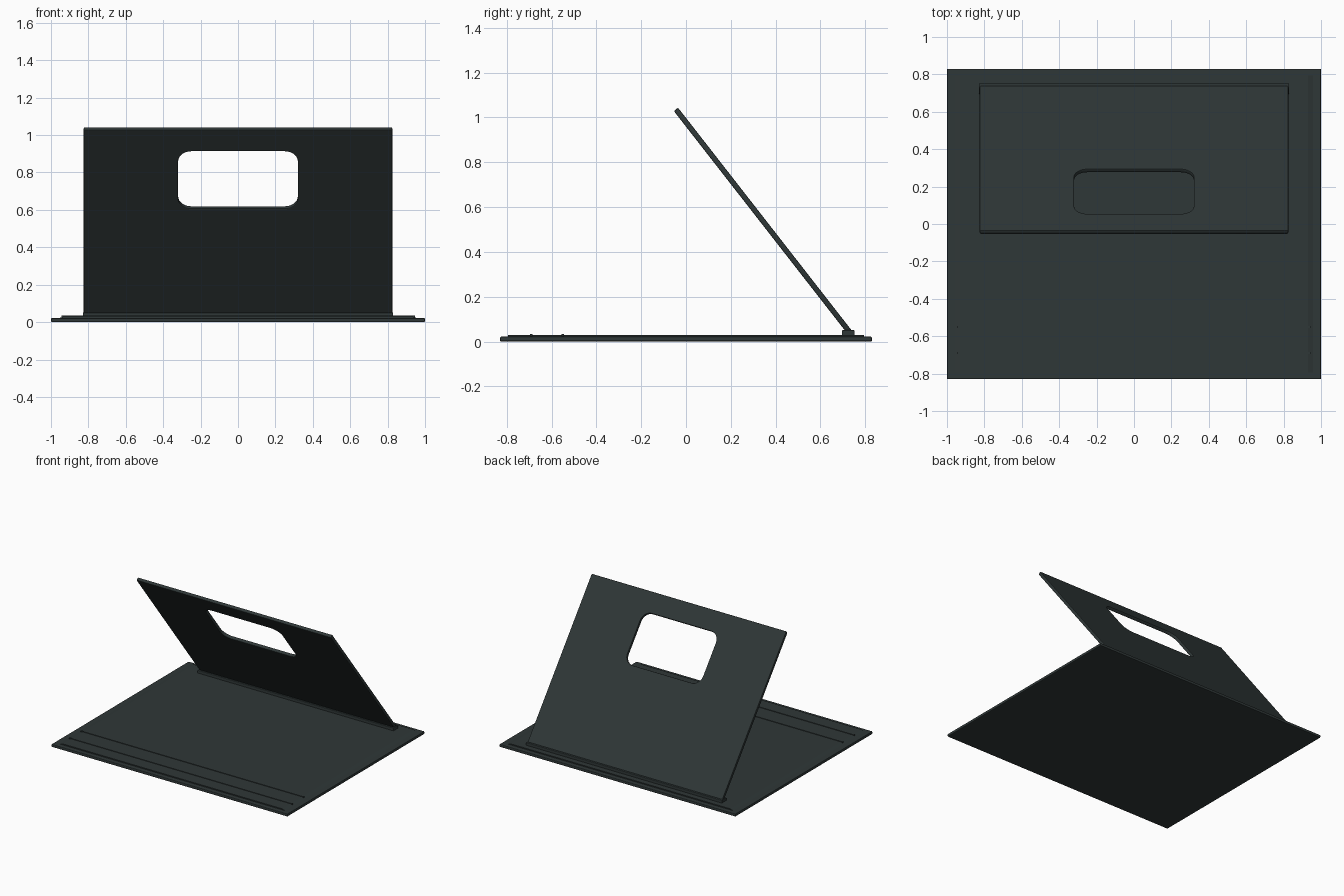
import bpy, bmesh, math
from mathutils import Matrix, Vector

cube = bpy.data.objects.get("Cube")
if cube:
    bpy.data.objects.remove(cube, do_unlink=True)

mat = bpy.data.materials.new("dark slate plastic")
mat.use_nodes = True
colour = (0.028, 0.038, 0.038, 1)
mat.diffuse_color = colour
mat.node_tree.nodes["Principled BSDF"].inputs["Base Color"].default_value = colour


def box(name, x, y0, y1, z0, z1, bevel=0.0, taper=0.0):
    """Box centred on x; taper pulls the top in along x."""
    bm = bmesh.new()
    bmesh.ops.create_cube(bm, size=1)
    for v in bm.verts:
        half = x - (taper if v.co.z > 0 else 0)
        v.co = (math.copysign(half, v.co.x), y1 if v.co.y > 0 else y0, z1 if v.co.z > 0 else z0)
    if bevel:
        bmesh.ops.bevel(bm, geom=bm.edges[:], offset=bevel, segments=2, profile=0.5, affect='EDGES')
    mesh = bpy.data.meshes.new(name)
    bm.to_mesh(mesh)
    bm.free()
    mesh.materials.append(mat)
    obj = bpy.data.objects.new(name, mesh)
    bpy.context.collection.objects.link(obj)
    return obj


def rounded_outline(half_w, v0, v1, radius, steps=8):
    """Points of a rectangle with rounded corners."""
    points = []
    corners = ((1, v1), (-1, v1), (-1, v0), (1, v0))
    for i, (side, v) in enumerate(corners):
        cx = side * (half_w - radius)
        cy = v - radius if v == v1 else v + radius
        for k in range(steps + 1):
            a = math.pi / 2 * (i + k / steps)
            points.append((cx + radius * math.cos(a), cy + radius * math.sin(a)))
    return points


# Base plate, raised pad and guide ribs
box("base_plate", 1.0, -0.83, 0.83, 0.005 - 0.005, 0.022, bevel=0.006)
box("base_pad", 0.97, -0.795, 0.795, 0.018, 0.03, taper=0.04)
for name, y in (("front_guide_rib", -0.69), ("rear_guide_rib", -0.55)):
    box(name, 0.945, y - 0.005, y + 0.005, 0.025, 0.034)

# Hinge bar
box("hinge_bar", 0.83, 0.695, 0.752, 0.025, 0.051, bevel=0.004)

# Leaning panel with a handle opening
foot, top = Vector((0, 0.73, 0.042)), Vector((0, -0.045, 1.036))
along = (top - foot).normalized()
length = (top - foot).length
across = Vector((1, 0, 0))
normal = across.cross(along)
thick, edge = 0.024, 0.005

curve = bpy.data.curves.new("leaning_panel", 'CURVE')
curve.dimensions = '2D'
curve.fill_mode = 'BOTH'
curve.extrude = thick / 2 - edge
curve.bevel_depth = edge
curve.bevel_resolution = 1
outer = rounded_outline(0.825 - edge, edge, length - edge, 0.004, 2)
opening = rounded_outline(0.32 + edge, 0.725 - edge, 1.112 + edge, 0.075)
for points in (outer, opening):
    spline = curve.splines.new('POLY')
    spline.points.add(len(points) - 1)
    for p, (u, v) in zip(spline.points, points):
        p.co = (u, v, 0, 1)
    spline.use_cyclic_u = True
curve.materials.append(mat)
panel = bpy.data.objects.new("leaning_panel", curve)
bpy.context.collection.objects.link(panel)
rotation = Matrix((across, along, normal)).transposed().to_4x4()
panel.matrix_world = Matrix.Translation(foot) @ rotation

# Turn the panel into a mesh with crisp edges
bpy.ops.object.select_all(action='DESELECT')
panel.select_set(True)
bpy.context.view_layer.objects.active = panel
bpy.ops.object.convert(target='MESH')
bpy.ops.object.shade_smooth_by_angle(angle=math.radians(30))
